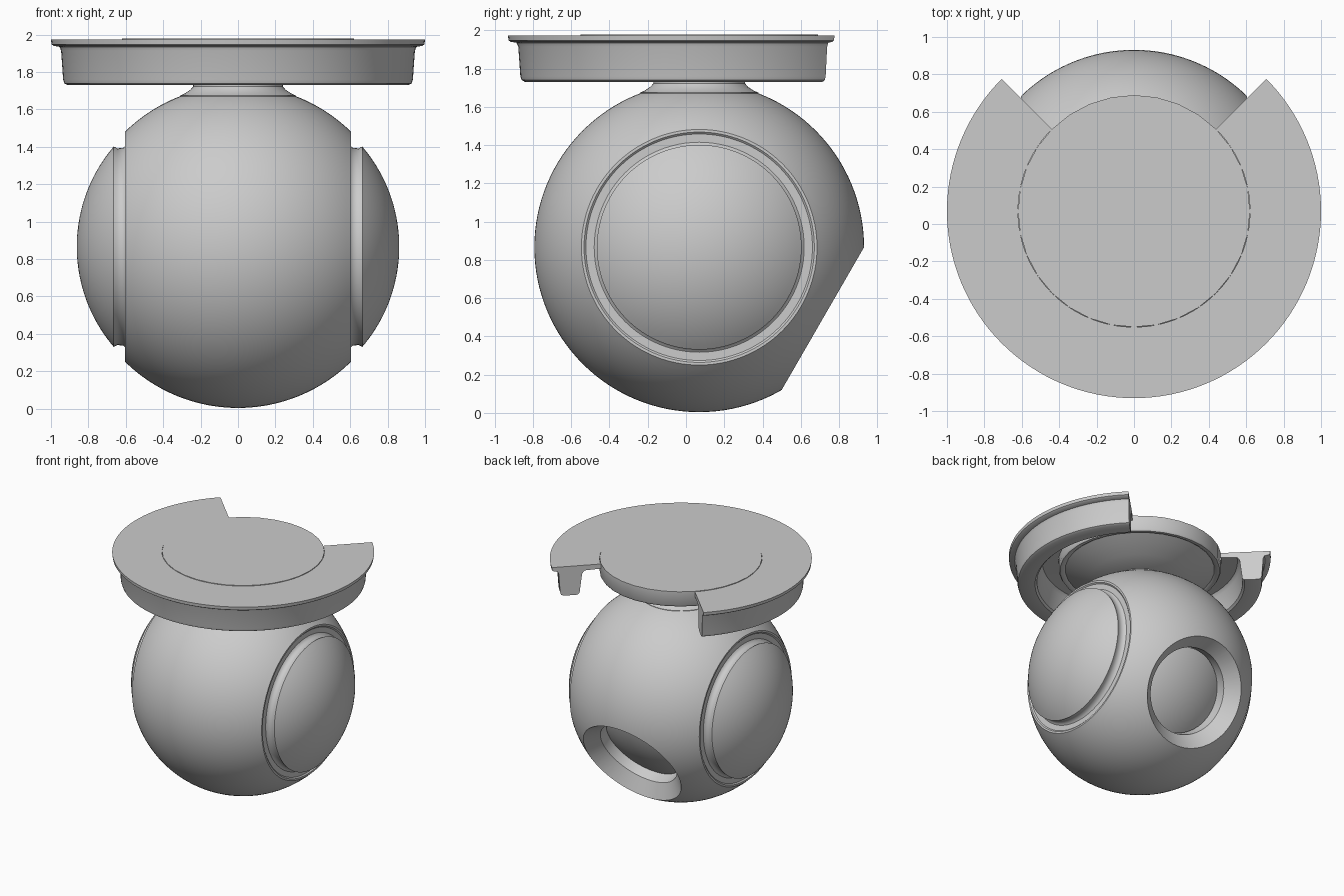
import bpy, bmesh
from math import sin, cos, radians, asin, pi
from mathutils import Vector

if "Cube" in bpy.data.objects:
    bpy.data.objects.remove(bpy.data.objects["Cube"])

CENTRE = Vector((0, 0.069, 0.866))
R = 0.862
UP = Vector((0, 0, 1))
EYE = Vector((0, cos(radians(30)), -sin(radians(30))))


def smooth(ob, angle=35):
    bpy.ops.object.select_all(action='DESELECT')
    ob.select_set(True)
    bpy.context.view_layer.objects.active = ob
    bpy.ops.object.shade_smooth_by_angle(angle=radians(angle))


def lathe(name, profile, origin, axis=UP, steps=96, start=0.0, sweep=2 * pi):
    """Revolve (radius, height) points round an axis; partial sweeps get end caps."""
    full = sweep > 6.28
    bm = bmesh.new()
    rings = []
    for i in range(steps if full else steps + 1):
        a = start + sweep * i / steps
        rings.append([bm.verts.new((r * cos(a), r * sin(a), h)) for r, h in profile])
    n = len(profile)
    for i in range(steps):
        p, q = rings[i], rings[(i + 1) % len(rings)]
        for j in range(n - 1 if full else n):
            k = (j + 1) % n
            bm.faces.new((p[j], q[j], q[k], p[k]))
    if not full:
        bm.faces.new(rings[0])
        bm.faces.new(rings[-1])
    bmesh.ops.remove_doubles(bm, verts=bm.verts, dist=1e-5)
    bmesh.ops.recalc_face_normals(bm, faces=bm.faces)
    bm.transform(UP.rotation_difference(axis).to_matrix().to_4x4())
    me = bpy.data.meshes.new(name)
    bm.to_mesh(me)
    bm.free()
    ob = bpy.data.objects.new(name, me)
    ob.location = origin
    bpy.context.collection.objects.link(ob)
    smooth(ob)
    return ob


def arc(radius, a0, a1, n, offset=0.0):
    """Arc points; angle is measured from the equator towards the pole."""
    return [(radius * cos(a0 + (a1 - a0) * i / n),
             offset + radius * sin(a0 + (a1 - a0) * i / n)) for i in range(n + 1)]


# Round body with flat recessed sides
edge = asin(0.603 / R)
rim = [(0.602, 0.603), (0.592, 0.594), (0, 0.594)]
body = lathe("body", [(r, -h) for r, h in reversed(rim)]
             + arc(R, -edge, edge, 40) + rim, CENTRE, Vector((1, 0, 0)), 128)

# Eye socket cut into the lower back: sloped rim, then a straight well
socket = lathe("socket_cutter", [(0, 1.0), (0.431, 1.0), (0.431, 0.7465), (0.336, 0.65),
                                 (0.336, 0.54), (0, 0.54)], CENTRE, EYE, 96)
mod = body.modifiers.new("socket", 'BOOLEAN')
mod.object = socket
mod.operation = 'DIFFERENCE'
mod.solver = 'EXACT'
bpy.context.view_layer.objects.active = body
bpy.ops.object.modifier_apply(modifier=mod.name)
bpy.data.objects.remove(socket)
smooth(body, 25)

# Domed eye lens
lens_r = 0.85
lens_a = asin(0.33 / lens_r)
lathe("eye_lens", [(0, 0.53), (0.33, 0.53)]
      + arc(lens_r, pi / 2 - lens_a, pi / 2, 12, 0.635 - lens_r), CENTRE, EYE, 64)

# Domed side caps on short necks
cap_r = 0.825
cap_a = asin(0.535 / cap_r)
cap = [(0, 0.59), (0.555, 0.59), (0.54, 0.6), (0.528, 0.615), (0.526, 0.645), (0.534, 0.66)]
cap += arc(cap_r, pi / 2 - cap_a, pi / 2, 18, 0.862 - cap_r)
for side, x in (("right", 1), ("left", -1)):
    lathe("side_cap_" + side, cap, CENTRE, Vector((x, 0, 0)), 96)

# Neck and top disc
TOP = Vector((0, CENTRE.y, 0))
lathe("neck", [(0, 1.64), (0.31, 1.64), (0.31, 1.674), (0.285, 1.685), (0.255, 1.705),
               (0.24, 1.722), (0.24, 1.78), (0, 1.78)], TOP, steps=48)
lathe("top_disc", [(0, 1.978), (0.62, 1.978), (0.62, 1.865), (0.61, 1.85), (0.585, 1.85),
                   (0.57, 1.86), (0.5, 1.825), (0.38, 1.775), (0.24, 1.73), (0, 1.73)],
      TOP, steps=32)

# Brim: three-quarter ring with a hanging wall, open at the back
lathe("brim", [(0.62, 1.974), (1.0, 1.974), (0.997, 1.948), (0.985, 1.94), (0.955, 1.935),
               (0.946, 1.915), (0.935, 1.76), (0.929, 1.74), (0.91, 1.73), (0.80, 1.73),
               (0.785, 1.745), (0.765, 1.905), (0.745, 1.93), (0.62, 1.935)],
      TOP, steps=96, start=radians(135), sweep=radians(270))
